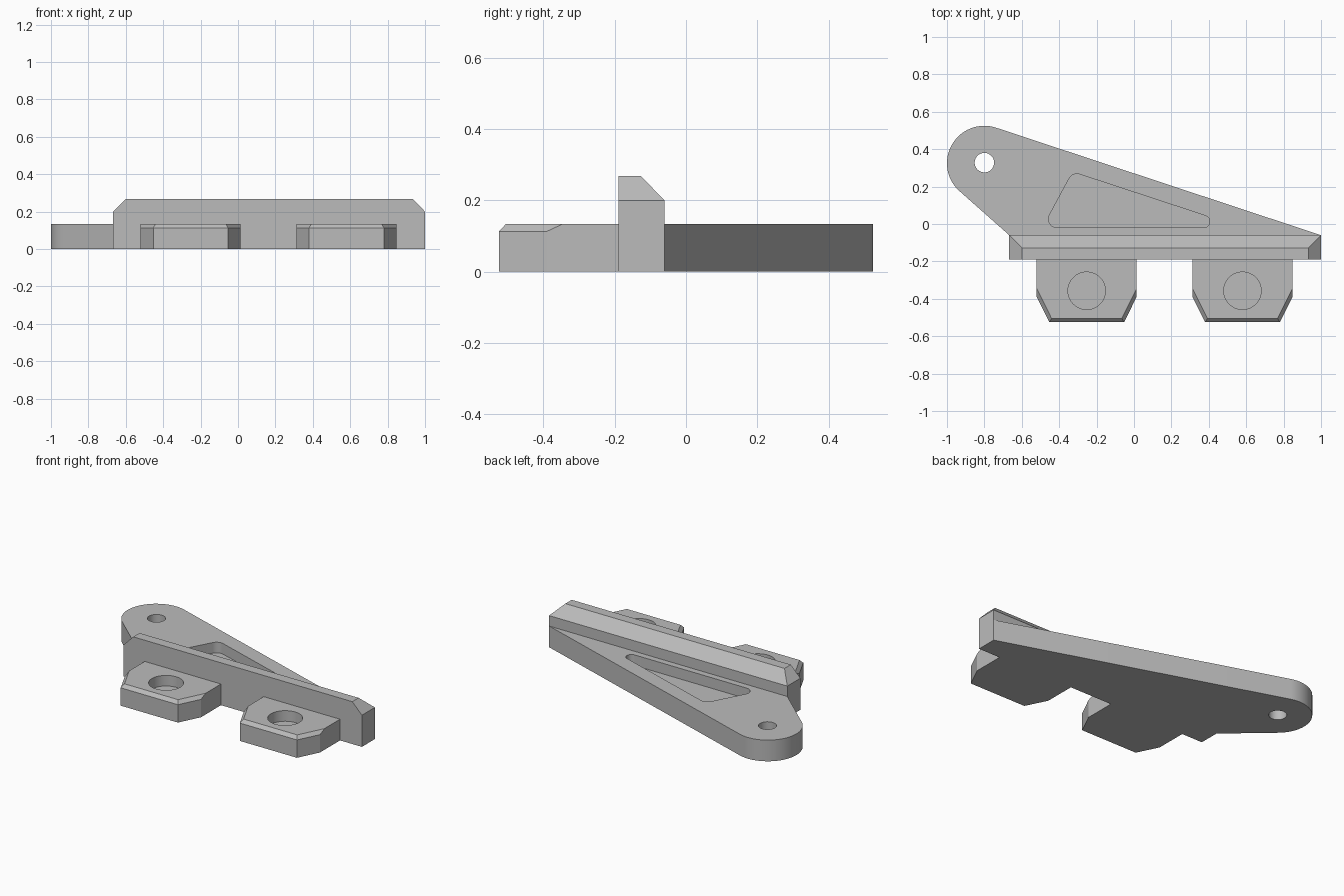
import bpy, bmesh, math
from mathutils import Vector
from mathutils.geometry import convex_hull_2d

if "Cube" in bpy.data.objects:
    bpy.data.objects.remove(bpy.data.objects["Cube"], do_unlink=True)

GREY = (0.5, 0.5, 0.5, 1.0)
grey = bpy.data.materials.new("plain grey")
grey.use_nodes = True
grey.diffuse_color = GREY
grey.node_tree.nodes["Principled BSDF"].inputs["Base Color"].default_value = GREY

PLATE = 0.134      # thickness of arm and tabs
FLOOR = 0.067      # floor height of the blind pockets
RAIL_Y = (-0.19, -0.06)


def circle(x, y, r, n=64):
    return [Vector((x + r * math.cos(math.tau * i / n),
                    y + r * math.sin(math.tau * i / n))) for i in range(n)]


def hull(points):
    return [points[i] for i in convex_hull_2d(points)]


def loft(bm, lower, z0, upper, z1):
    """Solid between two outlines with matching point counts."""
    a = [bm.verts.new((p[0], p[1], z0)) for p in lower]
    b = [bm.verts.new((p[0], p[1], z1)) for p in upper]
    bm.faces.new(a)
    bm.faces.new(b)
    for i in range(len(a)):
        j = (i + 1) % len(a)
        bm.faces.new((a[i], a[j], b[j], b[i]))
    return b


def finish(bm, name):
    bmesh.ops.recalc_face_normals(bm, faces=bm.faces)
    mesh = bpy.data.meshes.new(name)
    bm.to_mesh(mesh)
    bm.free()
    mesh.materials.append(grey)
    obj = bpy.data.objects.new(name, mesh)
    bpy.context.collection.objects.link(obj)
    return obj


def prism(name, outline, z0, z1):
    bm = bmesh.new()
    loft(bm, outline, z0, outline, z1)
    return finish(bm, name)


def select(obj):
    bpy.ops.object.select_all(action='DESELECT')
    obj.select_set(True)
    bpy.context.view_layer.objects.active = obj


def cut(obj, outline, z0):
    cutter = prism("cutter", outline, z0, 0.4)
    cutter.hide_render = True
    select(obj)
    mod = obj.modifiers.new("cut", 'BOOLEAN')
    mod.operation = 'DIFFERENCE'
    mod.solver = 'EXACT'
    mod.object = cutter
    bpy.ops.object.modifier_apply(modifier=mod.name)
    bpy.data.objects.remove(cutter, do_unlink=True)


def smooth(obj):
    select(obj)
    bpy.ops.object.shade_smooth_by_angle(angle=math.radians(20))


# Tapered arm with a rounded end, a through hole and a triangular pocket
base = [Vector((-0.667, RAIL_Y[1])), Vector((1, RAIL_Y[1]))]
arm = prism("arm", hull(circle(-0.8, 0.325, 0.2) + base), 0, PLATE)
cut(arm, circle(-0.8, 0.328, 0.052), -0.1)
cut(arm, hull(circle(-0.305, 0.22, 0.048) + circle(-0.41, 0.027, 0.047)
              + circle(0.372, 0.013, 0.033)), FLOOR)
smooth(arm)


# Upright rail, chamfered along the back and at both ends
def rect(x0, x1, y0, y1):
    return [(x0, y0), (x1, y0), (x1, y1), (x0, y1)]


bm = bmesh.new()
low = rect(-0.667, 1, *RAIL_Y)
top = rect(-0.6, 0.933, RAIL_Y[0], -0.127)
ring = loft(bm, low, 0, low, 0.2)
bm.faces.remove(next(f for f in bm.faces if all(v in ring for v in f.verts)))
cap = [bm.verts.new((x, y, 0.268)) for x, y in top]
bm.faces.new(cap)
for i in range(4):
    j = (i + 1) % 4
    bm.faces.new((ring[i], ring[j], cap[j], cap[i]))
finish(bm, "rail")


# Two tabs with clipped corners, chamfered front rims and round pockets
def tab(name, x):
    half, nose, front, corner, rim = 0.267, 0.2, -0.525, -0.39, 0.113
    bm = bmesh.new()
    outline = [(half, RAIL_Y[0]), (-half, RAIL_Y[0]), (-half, corner),
               (-nose, front), (nose, front), (half, corner)]
    loft(bm, outline, 0, outline, PLATE)
    planes = [[(-nose, front, rim), (nose, front, rim), (0, front + 0.02, PLATE)]]
    planes += [[(s * half, corner, rim), (s * nose, front, rim),
                (s * half, corner + 0.045, PLATE)] for s in (-1, 1)]
    for a, b, c in planes:
        a, b, c = Vector(a), Vector(b), Vector(c)
        n = (b - a).cross(c - a)
        n = n if n.z > 0 else -n
        cutting = bmesh.ops.bisect_plane(
            bm, geom=bm.verts[:] + bm.edges[:] + bm.faces[:], dist=1e-5,
            plane_co=a, plane_no=n, clear_outer=True)
        edges = [e for e in bm.edges if e.is_boundary]
        bmesh.ops.holes_fill(bm, edges=edges)
    bmesh.ops.translate(bm, verts=bm.verts, vec=(x, 0, 0))
    obj = finish(bm, name)
    cut(obj, circle(x, -0.357, 0.1), FLOOR)
    smooth(obj)


tab("right_tab", -0.253)
tab("left_tab", 0.58)
